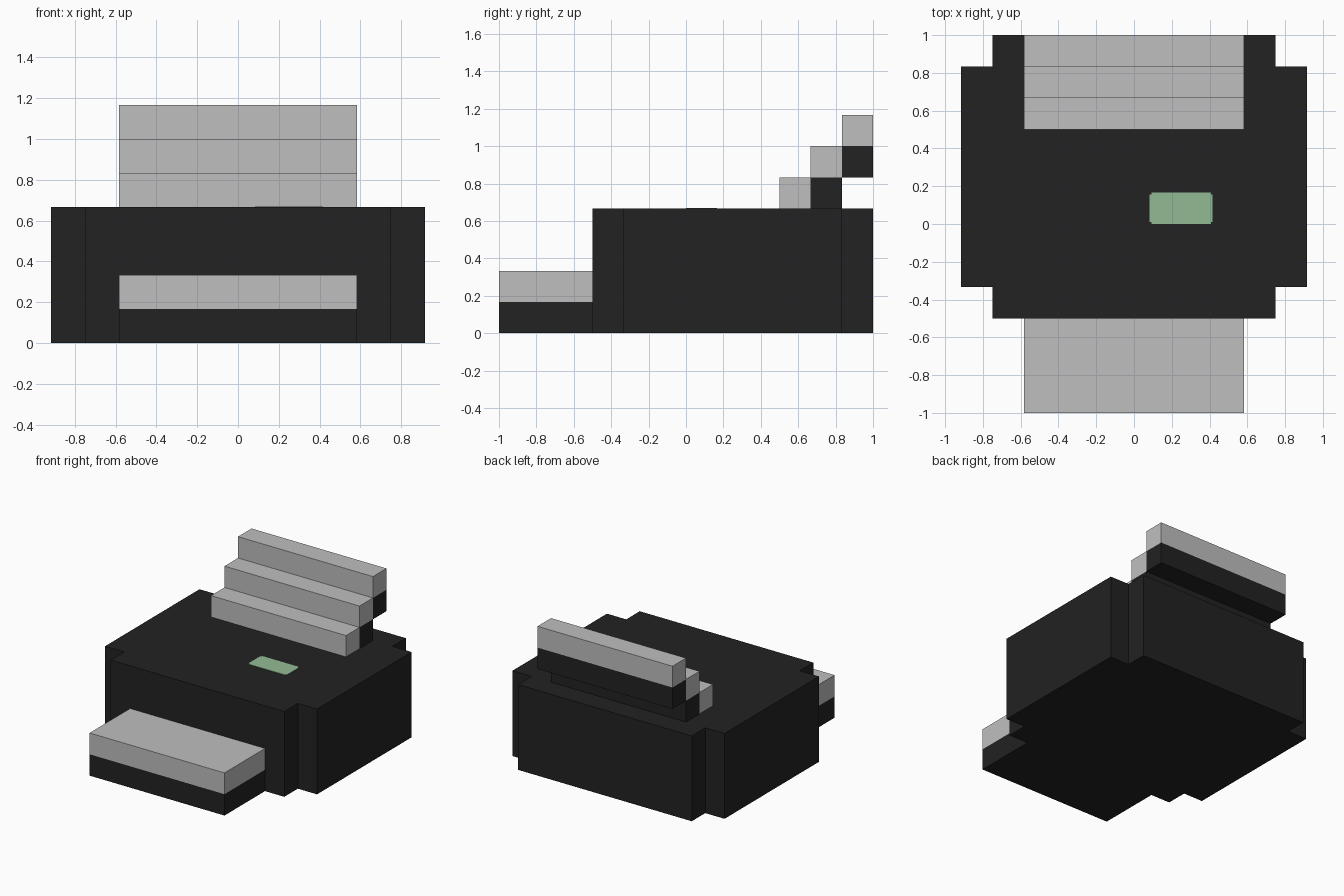
import bpy
import bmesh

if "Cube" in bpy.data.objects:
    bpy.data.objects.remove(bpy.data.objects["Cube"], do_unlink=True)

U = 1 / 6  # building block size


def material(name, rgb):
    mat = bpy.data.materials.new(name)
    mat.use_nodes = True
    mat.diffuse_color = (*rgb, 1)
    mat.node_tree.nodes["Principled BSDF"].inputs["Base Color"].default_value = (*rgb, 1)
    return mat


dark = material("charcoal", (0.016, 0.016, 0.016))
light = material("light grey", (0.52, 0.52, 0.52))
green = material("soft green", (0.29, 0.5, 0.296))


def prism(name, outline, z0, z1, mat):
    """Extrude a closed floor outline from z0 up to z1."""
    bm = bmesh.new()
    base = bm.faces.new([bm.verts.new((x, y, z0)) for x, y in outline])
    top = bmesh.ops.extrude_face_region(bm, geom=[base])["geom"]
    verts = [v for v in top if isinstance(v, bmesh.types.BMVert)]
    bmesh.ops.translate(bm, verts=verts, vec=(0, 0, z1 - z0))
    bmesh.ops.recalc_face_normals(bm, faces=bm.faces)
    mesh = bpy.data.meshes.new(name)
    bm.to_mesh(mesh)
    bm.free()
    mesh.materials.append(mat)
    obj = bpy.data.objects.new(name, mesh)
    bpy.context.collection.objects.link(obj)
    return obj


def notched(x0, x1, y0, y1, cut):
    """Rectangle with a square notch at each corner."""
    a, b, c, d = x0 + cut, x1 - cut, y0 + cut, y1 - cut
    return [(a, y0), (b, y0), (b, c), (x1, c), (x1, d), (b, d),
            (b, y1), (a, y1), (a, d), (x0, d), (x0, c), (a, c)]


def slab(name, y0, y1, z0, z1, mat):
    """Centred block of paper width, measured in blocks."""
    w = 3.5 * U
    outline = [(-w, y0 * U), (w, y0 * U), (w, y1 * U), (-w, y1 * U)]
    return prism(name, outline, z0 * U, z1 * U, mat)


# Main housing with notched corners
prism("body", notched(-5.5 * U, 5.5 * U, -3 * U, 6 * U, U), 0, 4 * U, dark)

# Front tray holding a sheet stack
slab("front_tray", -6, -3, 0, 1, dark)
slab("front_paper", -6, -3, 1, 2, light)

# Stepped rear feed, each light step backed by a dark support
for i in range(3):
    slab(f"rear_paper_step_{i + 1}", 3 + i, 4 + i, 4 + i, 5 + i, light)
    if i:
        slab(f"rear_support_{i}", 3 + i, 4 + i, 3 + i, 4 + i, dark)

# Small display panel on the top
prism("display", notched(0.5 * U, 2.5 * U, 0, U, 0.01), 4 * U, 4 * U + 0.003, green)
